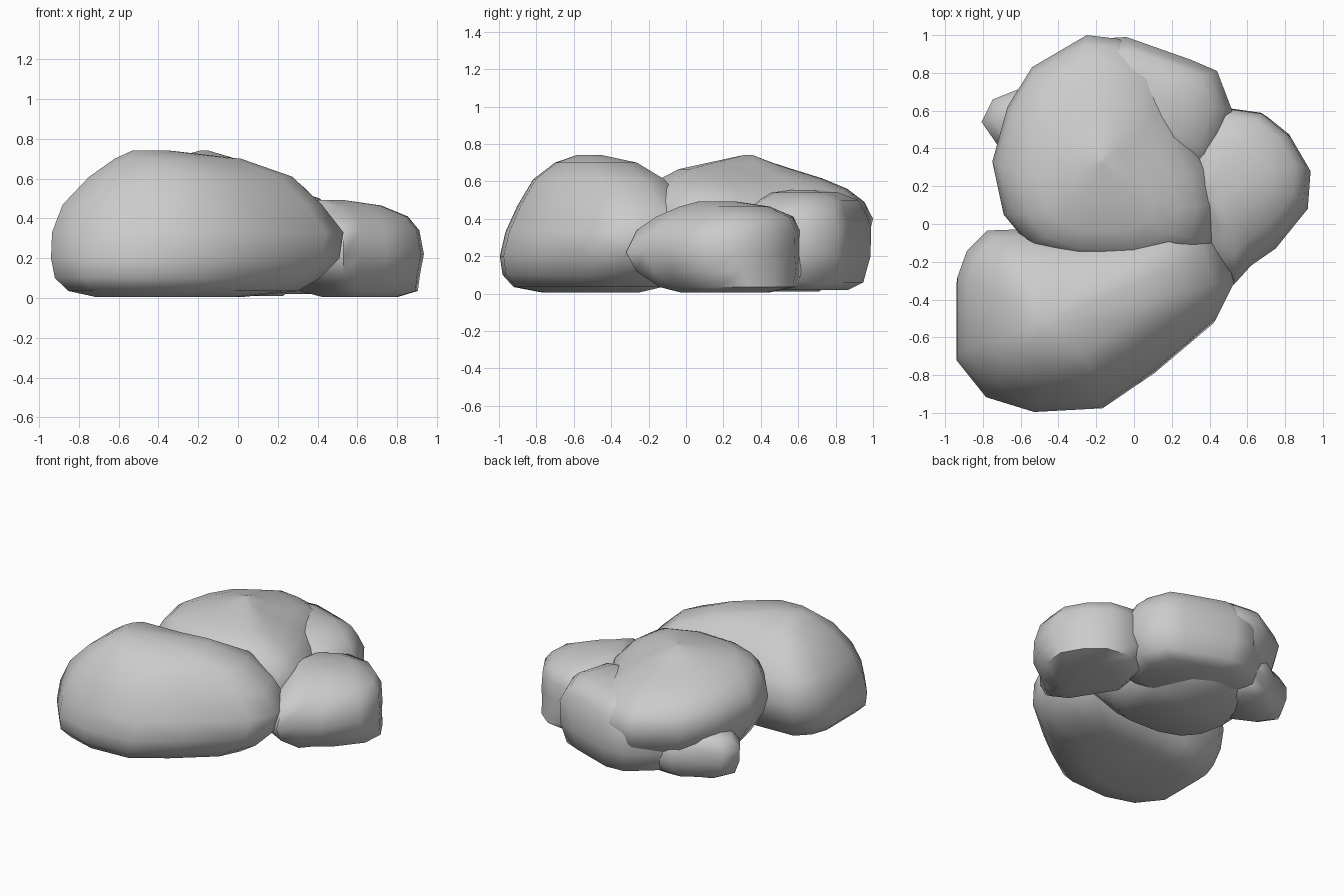
import bpy, bmesh, math


def boulder(name, outline, anchor, layers):
    """Loft a plan outline through layers of (z, scale, shift x, shift y)."""
    bm = bmesh.new()
    ax, ay = anchor
    rings = []
    for z, s, dx, dy in layers:
        rings.append([bm.verts.new((ax + (x - ax) * s + dx, ay + (y - ay) * s + dy, z))
                      for x, y in outline])
    n = len(outline)
    for low, high in zip(rings, rings[1:]):
        for i in range(n):
            j = (i + 1) % n
            bm.faces.new((low[i], low[j], high[j], high[i]))
    bm.faces.new(rings[0])
    bm.faces.new(rings[-1])
    bmesh.ops.recalc_face_normals(bm, faces=bm.faces)
    mesh = bpy.data.meshes.new(name)
    bm.to_mesh(mesh)
    bm.free()
    obj = bpy.data.objects.new(name, mesh)
    bpy.context.collection.objects.link(obj)
    bpy.ops.object.select_all(action='DESELECT')
    obj.select_set(True)
    bpy.context.view_layer.objects.active = obj
    bpy.ops.object.shade_smooth_by_angle(angle=math.radians(60))
    return obj


# Long boulder at the front
boulder("front_boulder",
        [(0.54, -0.33), (0.45, -0.51), (0.13, -0.78), (-0.15, -0.97), (-0.52, -0.99),
         (-0.78, -0.91), (-0.94, -0.71), (-0.94, -0.3), (-0.89, -0.16), (-0.78, -0.05),
         (-0.5, -0.04), (-0.1, -0.03), (0.38, 0.03), (0.48, -0.12)],
        (-0.45, -0.5),
        [(0.005, 0.5, -0.02, -0.02), (0.035, 0.78, -0.02, -0.04), (0.1, 0.9, -0.03, -0.04),
         (0.2, 0.98, -0.01, -0.015), (0.33, 0.99, 0.0, 0.02), (0.47, 0.88, 0.0, 0.03),
         (0.61, 0.69, 0.04, 0.02), (0.70, 0.43, 0.04, 0.01), (0.742, 0.12, -0.02, -0.02)])

# Tall boulder in the middle
boulder("main_boulder",
        [(0.41, -0.1), (0.44, 0.1), (0.4, 0.3), (0.29, 0.5), (0.2, 0.7), (0.12, 0.87),
         (-0.08, 0.98), (-0.25, 1.0), (-0.54, 0.83), (-0.67, 0.62), (-0.75, 0.33),
         (-0.69, 0.05), (-0.55, -0.12), (-0.3, -0.21), (0.1, -0.22)],
        (-0.17, 0.28),
        [(0.01, 0.6, 0.03, 0), (0.13, 0.82, 0.03, -0.02), (0.28, 0.96, 0.01, 0),
         (0.4, 1, 0, 0), (0.49, 0.95, -0.01, -0.01), (0.56, 0.85, -0.02, -0.03),
         (0.615, 0.71, -0.03, -0.06), (0.665, 0.5, -0.03, -0.07), (0.70, 0.28, -0.01, -0.02),
         (0.742, 0.03, 0, 0.05)])

# Boulder leaning behind on the right
boulder("back_boulder",
        [(0.52, 0.6), (0.44, 0.81), (0.3, 0.87), (-0.04, 0.99), (-0.2, 0.98),
         (-0.42, 0.8), (-0.3, 0.4), (0.0, 0.2), (0.43, 0.3)],
        (0.08, 0.64),
        [(0.02, 0.65, 0, 0), (0.06, 0.88, 0, 0), (0.2, 0.99, 0, 0), (0.36, 1, 0, 0),
         (0.44, 0.9, 0, 0), (0.5, 0.75, 0, 0.02), (0.54, 0.5, 0, 0), (0.555, 0.2, 0, 0)])

# Lower boulder on the right, with a slanted front face
boulder("right_boulder",
        [(0.53, -0.32), (0.62, -0.22), (0.75, -0.13), (0.92, 0.08), (0.935, 0.28),
         (0.83, 0.46), (0.68, 0.58), (0.47, 0.61), (0.25, 0.48), (0.18, 0.1), (0.4, -0.25)],
        (0.55, 0.15),
        [(0.005, 0.5, 0.06, 0.06), (0.035, 0.79, 0.05, 0.08), (0.12, 0.95, 0, 0.03),
         (0.22, 1, 0, 0), (0.34, 0.94, 0.0, 0.03), (0.41, 0.79, 0.0, 0.06),
         (0.465, 0.52, -0.03, 0.06), (0.492, 0.22, -0.1, 0.02)])

# Small stone peeking out at the back left
boulder("small_stone",
        [(-0.81, 0.54), (-0.75, 0.66), (-0.6, 0.72), (-0.45, 0.82), (-0.28, 0.83),
         (-0.2, 0.6), (-0.5, 0.3), (-0.72, 0.41)],
        (-0.55, 0.58),
        [(0.02, 0.6, 0.02, 0), (0.06, 0.85, 0, 0), (0.15, 0.98, 0, 0),
         (0.24, 0.99, 0, 0), (0.31, 0.75, 0, 0), (0.34, 0.3, 0, 0)])
